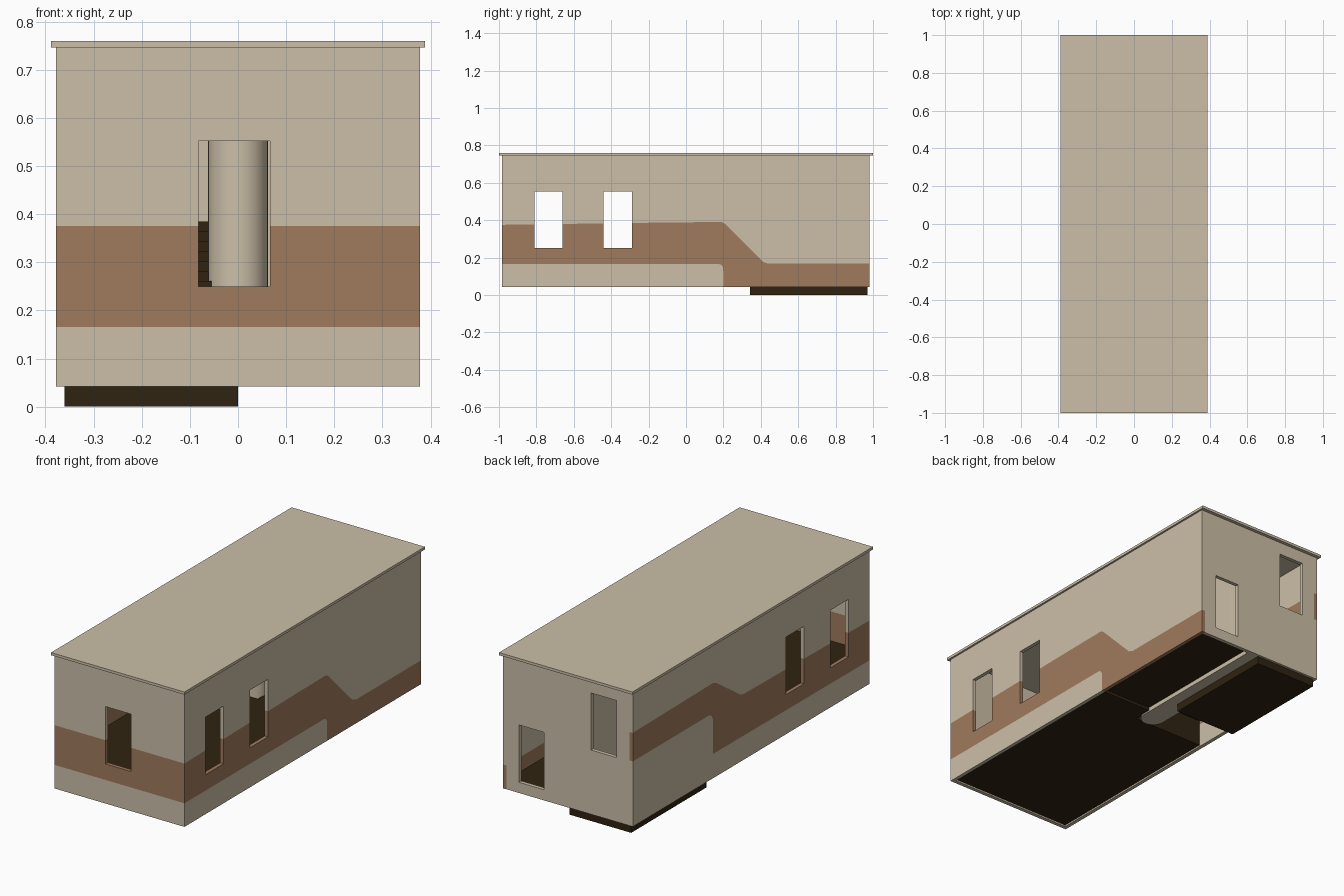
import bpy, bmesh, math

if "Cube" in bpy.data.objects:
    bpy.data.objects.remove(bpy.data.objects["Cube"])


def material(name, srgb):
    m = bpy.data.materials.new(name)
    lin = [((c / 255 + 0.055) / 1.055) ** 2.4 for c in srgb]
    m.diffuse_color = (*lin, 1)
    m.use_nodes = True
    m.node_tree.nodes["Principled BSDF"].inputs["Base Color"].default_value = m.diffuse_color
    return m


BEIGE = material("beige plaster", (204, 191, 168))
BROWN = material("brown paint band", (160, 123, 94))
DARK = material("dark floor", (47, 35, 17))

Z0, Z1, T = 0.042, 0.746, 0.02     # wall bottom, wall top, wall thickness


def add_object(name, bm, mats):
    bmesh.ops.recalc_face_normals(bm, faces=bm.faces[:])
    me = bpy.data.meshes.new(name)
    bm.to_mesh(me)
    bm.free()
    for m in mats:
        me.materials.append(m)
    ob = bpy.data.objects.new(name, me)
    bpy.context.scene.collection.objects.link(ob)
    return ob


def box(name, x0, x1, y0, y1, z0, z1, mat):
    bm = bmesh.new()
    bmesh.ops.create_cube(bm, size=1)
    for v in bm.verts:
        v.co = ((x0 + x1) / 2 + v.co.x * (x1 - x0),
                (y0 + y1) / 2 + v.co.y * (y1 - y0),
                (z0 + z1) / 2 + v.co.z * (z1 - z0))
    return add_object(name, bm, [mat])


def sample(profile, u):
    """Height of a piecewise linear profile at u."""
    for (a, za), (b, zb) in zip(profile, profile[1:]):
        if a <= u <= b:
            return za + (zb - za) * (u - a) / (b - a)
    return profile[0][1] if u < profile[0][0] else profile[-1][1]


def wall(name, place, u0, u1, windows, low=None, high=None):
    """Wall panel in columns; the paint band lies between low and high."""
    cuts = {u0, u1}
    for w in windows:
        cuts |= {w[0], w[1]}
    for p in (low or []) + (high or []):
        if u0 < p[0] < u1:
            cuts.add(p[0])
    cuts = sorted(cuts)
    bm = bmesh.new()
    for a, b in zip(cuts, cuts[1:]):
        if low:
            rows = [(Z0, Z0), (sample(low, a), sample(low, b)),
                    (sample(high, a), sample(high, b)), (Z1, Z1)]
        else:
            rows = [(Z0, Z0), (Z1, Z1)]
        for i, (r, s) in enumerate(zip(rows, rows[1:])):
            pts = [(a, r[0]), (b, r[1]), (b, s[1]), (a, s[0])]
            pts = [p for k, p in enumerate(pts) if p not in pts[:k]]
            if len(pts) < 3:
                continue
            f = bm.faces.new([bm.verts.new(place(u, z)) for u, z in pts])
            f.material_index = 1 if i == 1 else 0
    bmesh.ops.remove_doubles(bm, verts=bm.verts[:], dist=0.00005)
    # window openings
    for z in sorted({z for w in windows for z in w[2:]}):
        bmesh.ops.bisect_plane(bm, geom=bm.verts[:] + bm.edges[:] + bm.faces[:],
                               dist=0.00001, plane_co=(0, 0, z), plane_no=(0, 0, 1))
    is_side = abs(place(0.5, 0)[1] - 0.5) < 1e-6
    holes = []
    for f in bm.faces:
        c = f.calc_center_median()
        u = c.y if is_side else c.x
        if any(w[0] < u < w[1] and w[2] < c.z < w[3] for w in windows):
            holes.append(f)
    bmesh.ops.delete(bm, geom=holes, context='FACES')
    ob = add_object(name, bm, [BEIGE, BROWN])
    mod = ob.modifiers.new("thickness", 'SOLIDIFY')
    mod.thickness, mod.offset = T, 0
    return ob


# Outer walls with painted bands
side_windows = [(-0.81, -0.66, 0.25, 0.553), (-0.44, -0.29, 0.25, 0.553)]
wall("right_wall", lambda u, z: (0.368, u, z), -0.985, 0.982, side_windows,
     low=[(-1, 0.166), (0.175, 0.166), (0.19, 0.16), (0.199, 0.145), (0.2, Z0), (1, Z0)],
     high=[(-1, 0.375), (-0.07, 0.388), (0.19, 0.39), (0.21, 0.38), (0.41, 0.178),
           (0.44, 0.167), (1, 0.167)])
wall("left_wall", lambda u, z: (-0.368, u, z), -0.985, 0.982, side_windows,
     low=[(-1, 0.166), (0.316, 0.17), (0.317, 0.355), (0.328, 0.378), (0.35, 0.385), (1, 0.385)],
     high=[(-1, 0.375), (0.06, 0.388), (0.09, 0.396), (0.29, 0.535), (0.32, 0.543), (1, 0.535)])
wall("front_wall", lambda u, z: (u, -0.975, z), -0.358, 0.358,
     [(-0.082, 0.066, 0.25, 0.552)],
     low=[(-1, 0.166), (1, 0.166)], high=[(-1, 0.375), (1, 0.375)])
wall("back_wall", lambda u, z: (u, 0.972, z), -0.358, 0.358,
     [(0.14, 0.285, 0.098, 0.4), (-0.282, -0.135, 0.38, 0.68)])

# Roof slab
box("roof", -0.388, 0.388, -1, 1, Z1, 0.76, BEIGE)

# Floors at their different levels
box("front_floor", -0.358, 0.358, -0.965, 0.085, 0.05, 0.22, DARK)
box("front_floor_extension", 0.055, 0.358, 0.085, 0.19, 0.05, 0.22, DARK)
box("back_right_floor", 0.06, 0.358, 0.19, 0.962, 0.065, 0.09, DARK)
box("back_left_floor", -0.36, 0.0, 0.342, 0.97, 0, 0.0415, DARK)

# Stairs: left flight up, right flight down
for i in range(8):
    y, z = 0.085 + i * 0.031, 0.22 + (i + 1) * 0.0206
    box("stair_up_step", -0.358, -0.055, y, y + 0.031, z - 0.05, z, DARK)
for i in range(6):
    y, z = 0.19 + i * 0.04, 0.22 - (i + 1) * 0.0186
    box("stair_down_step", 0.06, 0.358, y, y + 0.04, 0.07, z, DARK)

# Centre wall with a rounded front end
R, YC = 0.062, 0.15
outline = [(R, 0.962)] + [
    (R * math.cos(math.pi * k / 16), YC - R * math.sin(math.pi * k / 16))
    for k in range(17)] + [(-R, 0.962)]
bm = bmesh.new()
lo = [bm.verts.new((x, y, Z0)) for x, y in outline]
hi = [bm.verts.new((x, y, Z1)) for x, y in outline]
bm.faces.new(lo)
bm.faces.new(hi)
for k in range(len(outline)):
    j = (k + 1) % len(outline)
    bm.faces.new((lo[k], lo[j], hi[j], hi[k]))
core = add_object("centre_wall", bm, [BEIGE])
bpy.context.view_layer.objects.active = core
core.select_set(True)
bpy.ops.object.shade_smooth_by_angle()
